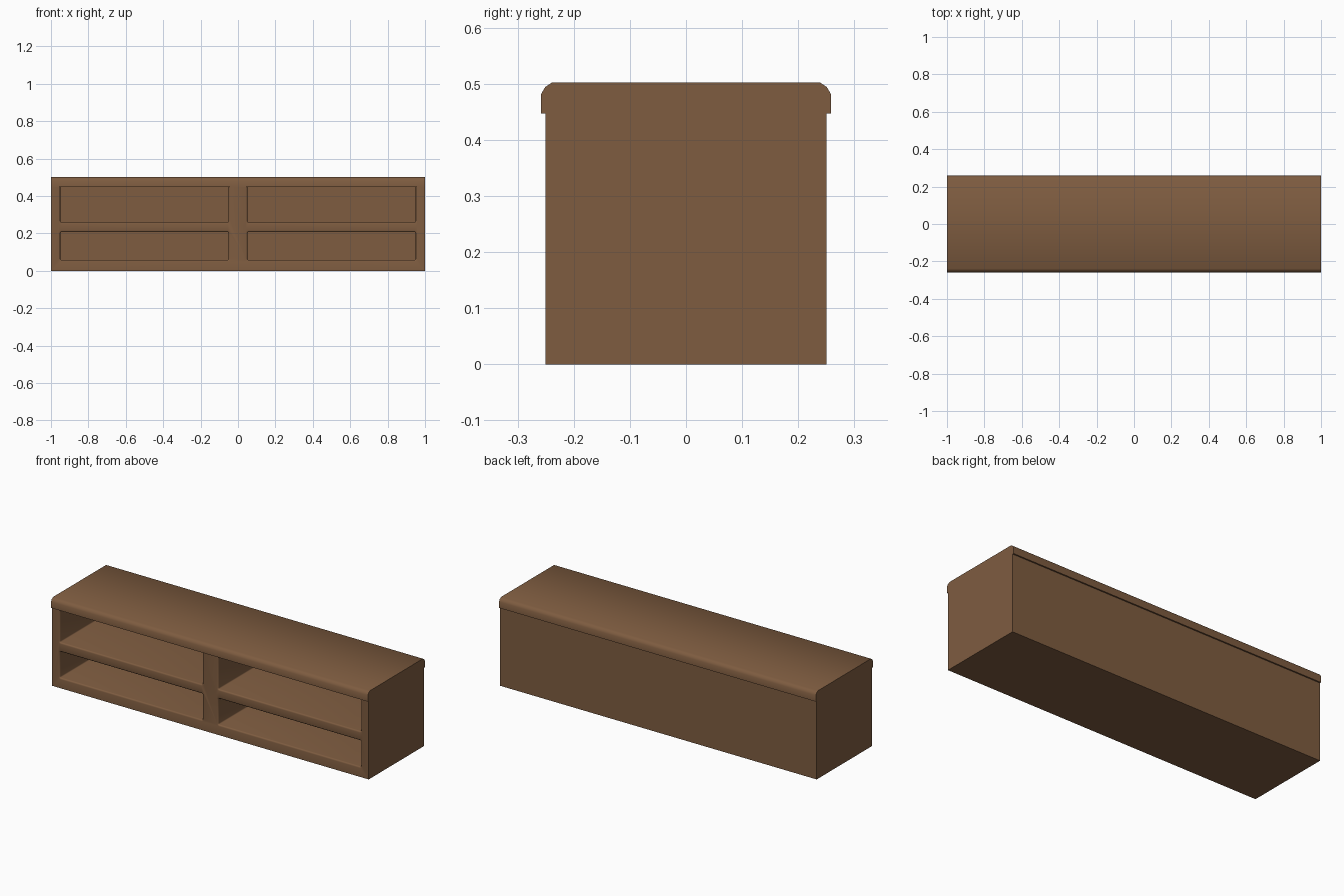
import bpy, bmesh, math

if "Cube" in bpy.data.objects:
    bpy.data.objects.remove(bpy.data.objects["Cube"])

wood = bpy.data.materials.new("brown wood")
wood.diffuse_color = (0.209, 0.107, 0.051, 1)
wood.use_nodes = True
wood.node_tree.nodes["Principled BSDF"].inputs["Base Color"].default_value = wood.diffuse_color


def make_object(name, bm):
    bmesh.ops.recalc_face_normals(bm, faces=bm.faces)
    mesh = bpy.data.meshes.new(name)
    bm.to_mesh(mesh)
    bm.free()
    obj = bpy.data.objects.new(name, mesh)
    bpy.context.collection.objects.link(obj)
    mesh.materials.append(wood)
    return obj


def loft(bm, rings):
    """Join rings of points into a closed solid."""
    loops = [[bm.verts.new(p) for p in ring] for ring in rings]
    n = len(loops[0])
    for a, b in zip(loops, loops[1:]):
        for i in range(n):
            j = (i + 1) % n
            bm.faces.new((a[i], a[j], b[j], b[i]))
    bm.faces.new(loops[0])
    bm.faces.new(loops[-1])


def rounded_rect(x0, x1, z0, z1, y, r, steps=3):
    pts = []
    centres = [(x1 - r, z1 - r), (x0 + r, z1 - r), (x0 + r, z0 + r), (x1 - r, z0 + r)]
    for k, (cx, cz) in enumerate(centres):
        for s in range(steps + 1):
            a = math.pi / 2 * (k + s / steps)
            pts.append((cx + r * math.cos(a), y, cz + r * math.sin(a)))
    return pts


def smooth(obj, angle=40):
    bpy.ops.object.select_all(action='DESELECT')
    obj.select_set(True)
    bpy.context.view_layer.objects.active = obj
    bpy.ops.object.shade_smooth_by_angle(angle=math.radians(angle))


# Cabinet body: solid box, hollowed by four compartments
bm = bmesh.new()
loft(bm, [[(x, -0.25, 0), (x, 0.25, 0), (x, 0.25, 0.447), (x, -0.25, 0.447)]
          for x in (-1, 1)])
cabinet = make_object("cabinet_body", bm)

# Compartment cutters, flared at the front to leave softened edges
bm = bmesh.new()
FLARE = 0.008
for x0, x1 in ((-0.95, -0.05), (0.05, 0.95)):
    for z0, z1 in ((0.058, 0.207), (0.26, 0.48)):
        rings = [rounded_rect(x0 - FLARE, x1 + FLARE, z0 - FLARE, z1 + FLARE, -0.27, 0.014)]
        for k in range(4):
            a = math.pi / 2 * k / 3
            g = FLARE * (1 - math.sin(a))
            y = -0.25 + FLARE * (1 - math.cos(a))
            rings.append(rounded_rect(x0 - g, x1 + g, z0 - g, z1 + g, y, 0.006 + g))
        rings.append(rounded_rect(x0, x1, z0, z1, 0.2, 0.006))
        loft(bm, rings)
cutter = make_object("compartment_cutter", bm)
cutter.hide_render = True

cut = cabinet.modifiers.new("compartments", 'BOOLEAN')
cut.operation = 'DIFFERENCE'
cut.solver = 'EXACT'
cut.object = cutter
bpy.context.view_layer.objects.active = cabinet
cabinet.select_set(True)
bpy.ops.object.modifier_apply(modifier=cut.name)
bpy.data.objects.remove(cutter)
smooth(cabinet)

# Top board: overhangs front and back, rounded upper edges, flush ends
half = [(0.258, 0.447), (0.258, 0.482), (0.251, 0.494), (0.239, 0.502)]
profile = half + [(-y, z) for y, z in reversed(half)]
bm = bmesh.new()
loft(bm, [[(x, y, z) for y, z in profile] for x in (-1, 1)])
smooth(make_object("top_board", bm))
